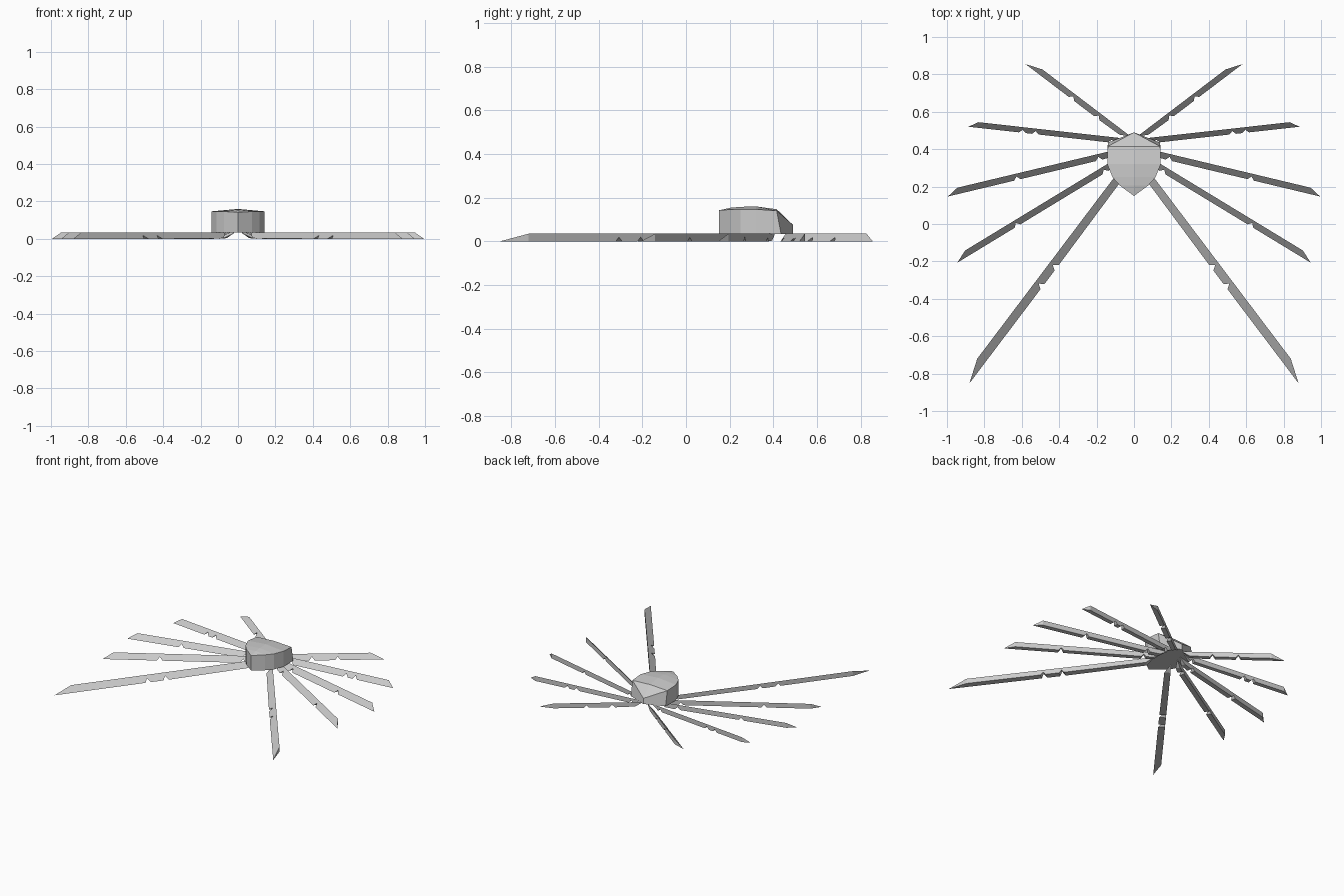
import bpy
from mathutils import Vector

if "Cube" in bpy.data.objects:
    bpy.data.objects.remove(bpy.data.objects["Cube"])

grey = bpy.data.materials.new("plain grey")
grey.diffuse_color = (0.6, 0.6, 0.6, 1)
grey.use_nodes = True
grey.node_tree.nodes["Principled BSDF"].inputs["Base Color"].default_value = grey.diffuse_color


def make(name, verts, faces):
    mesh = bpy.data.meshes.new(name)
    mesh.from_pydata(verts, [], faces)
    mesh.materials.append(grey)
    obj = bpy.data.objects.new(name, mesh)
    bpy.context.collection.objects.link(obj)
    # Consistent outward faces
    import bmesh
    bm = bmesh.new()
    bm.from_mesh(mesh)
    bmesh.ops.remove_doubles(bm, verts=bm.verts, dist=0.0005)
    bmesh.ops.recalc_face_normals(bm, faces=bm.faces)
    bm.to_mesh(mesh)
    bm.free()
    return obj


# Faceted body: cross sections (y, half width, rim z, ridge z) from nose to back
sections = [(0.15, 0.0, 0.142, 0.142), (0.205, 0.075, 0.146, 0.154),
            (0.25, 0.115, 0.147, 0.158), (0.32, 0.143, 0.147, 0.16),
            (0.415, 0.14, 0.14, 0.147)]
BOTTOM = 0.034
verts, faces = [], []
for y, w, rim, ridge in sections:
    yb = y + 0.02 if y > 0.4 else y
    verts += [(-w, yb, BOTTOM), (-w, y, rim), (0, y, ridge), (w, y, rim), (w, yb, BOTTOM)]
for i in range(len(sections) - 1):
    for j in range(5):
        a, b = i * 5 + j, i * 5 + (j + 1) % 5
        faces.append((a, b, b + 5, a + 5))
# Sloped back end meeting on the centre line
n = len(verts)
s = n - 5
verts += [(0, 0.49, 0.075), (0, 0.49, BOTTOM)]
faces += [(s + 1, s + 2, n), (s + 2, s + 3, n), (s, s + 1, n, n + 1),
          (s + 3, s + 4, n + 1, n), (s, s + 4, n + 1)]
make("body", verts, faces)


# Three-sided leg: upright rear wall, sloping front, with joint notches
def leg(name, start, tip, width, joints, point, side):
    a, b = Vector(start), Vector(tip)
    length = (b - a).length
    d = (b - a) / length
    rear = Vector((-d.y, d.x))
    stations = [(0, 0.1), (0.05, 0.9)]
    for j in joints:
        stations += [(j - 0.018, 1), (j, 0.45), (j + 0.018, 1)]
    stations.append((length - point, 1))
    vs, fs = [], []
    for t, f in stations:
        back = a + d * t + rear * width
        front = back - rear * width * f
        for p, z in ((back, 0.035), (back, 0.035 * (1 - f)), (front, 0.035 * (1 - f))):
            vs.append((p.x * side, p.y, z))
    for i in range(len(stations) - 1):
        for j in range(3):
            p, q = i * 3 + j, i * 3 + (j + 1) % 3
            fs.append((p, q, q + 3, p + 3))
    k = len(vs)
    vs.append((b.x * side, b.y, 0.0))
    fs += [(0, 1, 2), (k - 3, k - 2, k), (k - 2, k - 1, k), (k - 1, k - 3, k)]
    make(name, vs, fs)


# start, tip, width, joint distances, tip length
legs = {
    "rear_leg": ((0.04, 0.445), (0.58, 0.855), 0.032, (0.2, 0.37), 0.09),
    "rear_middle_leg": ((0.05, 0.427), (0.885, 0.52), 0.03, (0.07, 0.48, 0.55), 0.05),
    "middle_leg": ((0.05, 0.373), (0.995, 0.147), 0.034, (0.14, 0.59), 0.06),
    "front_middle_leg": ((0.05, 0.337), (0.945, -0.207), 0.034, (0.12, 0.67), 0.07),
    "front_leg": ((0.04, 0.26), (0.88, -0.852), 0.046, (0.62, 0.745), 0.13),
}
for label, spec in legs.items():
    for side, word in ((1, "right"), (-1, "left")):
        leg(f"{label}_{word}", *spec, side)
